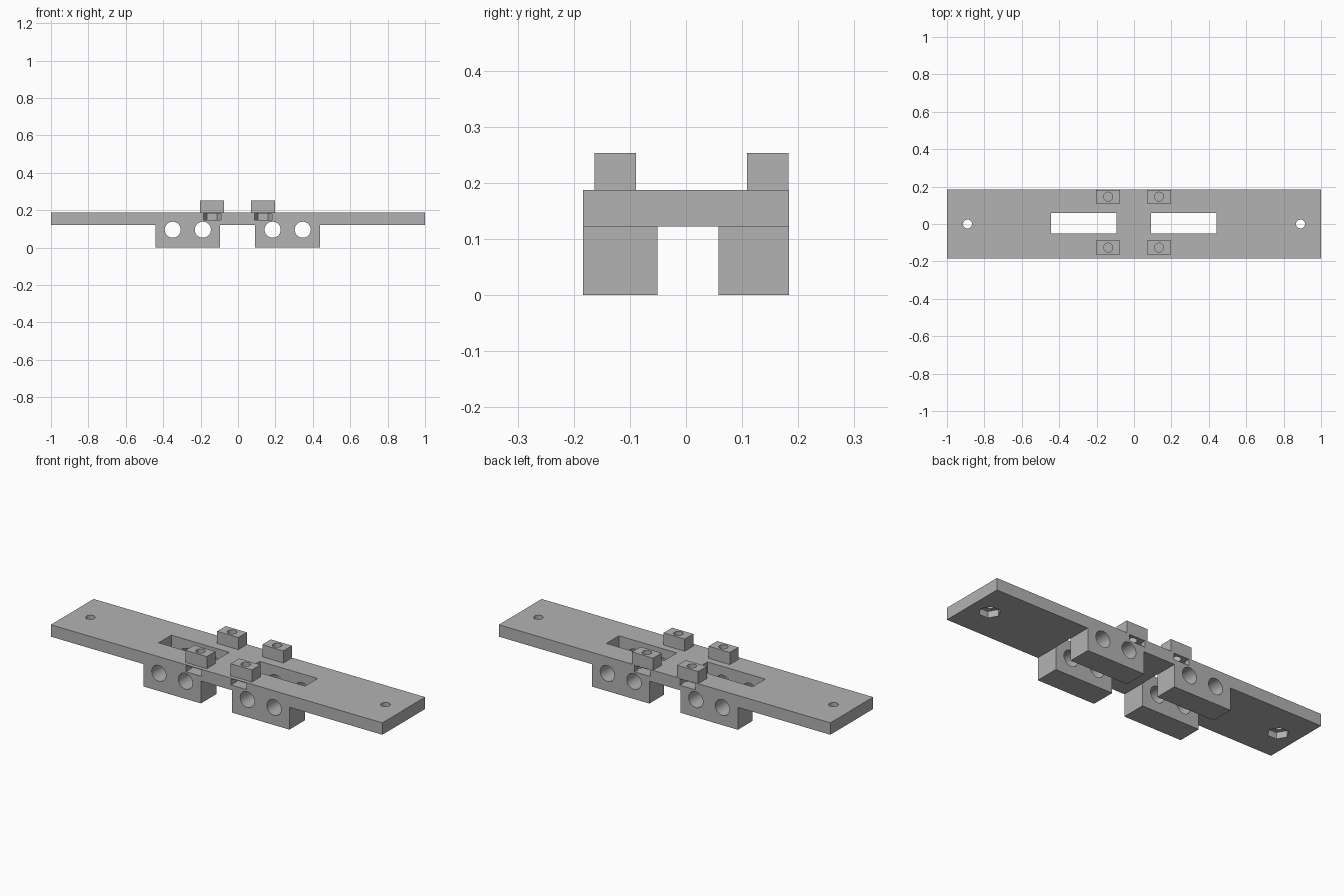
import bpy, bmesh, math
from mathutils import Matrix, Vector

default = bpy.data.objects.get("Cube")
if default:
    bpy.data.objects.remove(default, do_unlink=True)

grey = bpy.data.materials.new("plain grey")
grey.use_nodes = True
grey.diffuse_color = (0.45, 0.45, 0.45, 1)
grey.node_tree.nodes["Principled BSDF"].inputs["Base Color"].default_value = grey.diffuse_color


def add(name, bm):
    bmesh.ops.recalc_face_normals(bm, faces=bm.faces)
    mesh = bpy.data.meshes.new(name)
    bm.to_mesh(mesh)
    bm.free()
    mesh.materials.append(grey)
    obj = bpy.data.objects.new(name, mesh)
    bpy.context.scene.collection.objects.link(obj)
    return obj


def box(name, x, y, z):
    bm = bmesh.new()
    bmesh.ops.create_cube(bm, size=1)
    for v in bm.verts:
        v.co = [(lo + hi) / 2 + c * (hi - lo) for c, (lo, hi) in zip(v.co, (x, y, z))]
    return add(name, bm)


def rod(name, centre, radius, length, sides=32, axis="Z"):
    bm = bmesh.new()
    turn = Matrix.Rotation(math.pi / 2, 4, "X") if axis == "Y" else Matrix.Rotation(math.pi / 6, 4, "Z")
    bmesh.ops.create_cone(bm, cap_ends=True, segments=sides, radius1=radius, radius2=radius,
                          depth=length, matrix=Matrix.Translation(centre) @ turn)
    return add(name, bm)


def select_only(obj):
    bpy.ops.object.select_all(action="DESELECT")
    obj.select_set(True)
    bpy.context.view_layer.objects.active = obj


def cut(obj, cutter):
    cutter.hide_render = True
    select_only(obj)
    mod = obj.modifiers.new("cut", "BOOLEAN")
    mod.operation, mod.solver, mod.object = "DIFFERENCE", "EXACT", cutter
    bpy.ops.object.modifier_apply(modifier=mod.name)
    bpy.data.objects.remove(cutter, do_unlink=True)


def finish(obj):
    select_only(obj)
    bpy.ops.object.shade_smooth_by_angle(angle=math.radians(30))


HALF_Y, UNDER, TOP = 0.184, 0.122, 0.187
FEET = ((-0.442, -0.095), (0.092, 0.439))
CLAMPS_X, CLAMPS_Y = (-0.138, 0.134), (-0.126, 0.146)
BOLT, NUT = 0.024, 0.054

# Rail body: front profile with two feet, extruded front to back
outline = [(-1, TOP), (-1, UNDER)]
for a, b in FEET:
    outline += [(a, UNDER), (a, 0), (b, 0), (b, UNDER)]
outline += [(1, UNDER), (1, TOP)]
bm = bmesh.new()
face = bm.faces.new([bm.verts.new((x, -HALF_Y, z)) for x, z in outline])
extruded = bmesh.ops.extrude_face_region(bm, geom=[face])["geom"]
bmesh.ops.translate(bm, vec=Vector((0, 2 * HALF_Y, 0)),
                    verts=[g for g in extruded if isinstance(g, bmesh.types.BMVert)])
body = add("rail_body", bm)

# Slots that split each foot, and the cross bores for rods
for a, b in FEET:
    cut(body, box("slot_cutter", (a - 0.001, b + 0.001), (-0.051, 0.058), (-0.1, 0.3)))
    for x in (a + 0.093, a + 0.254):
        cut(body, rod("bore_cutter", (x, 0, 0.096), 0.043, 1, axis="Y"))

# End bolt holes with hexagonal nut pockets underneath
for x in (-0.89, 0.89):
    cut(body, rod("bolt_cutter", (x, 0, 0.15), BOLT, 0.3))
    cut(body, rod("nut_cutter", (x, 0, UNDER), NUT, 0.07, sides=6))

# Clamp blocks, each with a bolt hole down to a nut slot in the rail edge
for x, column in zip(CLAMPS_X, ("right", "left")):
    for y, row in zip(CLAMPS_Y, ("front", "back")):
        edge = math.copysign(0.2, y)
        cut(body, rod("nut_cutter", (x, y, 0.166), NUT, 0.034, sides=6))
        cut(body, box("nut_slot_cutter", (x - 0.0468, x + 0.0468), sorted((y, edge)), (0.149, 0.183)))
        cut(body, rod("bolt_cutter", (x, y, 0.22), BOLT, 0.12))
        clamp = box(f"clamp_block_{row}_{column}", (x - 0.064, x + 0.064),
                    (y - 0.037, y + 0.037), (TOP, 0.253))
        cut(clamp, rod("bolt_cutter", (x, y, 0.22), BOLT, 0.2))
        finish(clamp)
finish(body)
